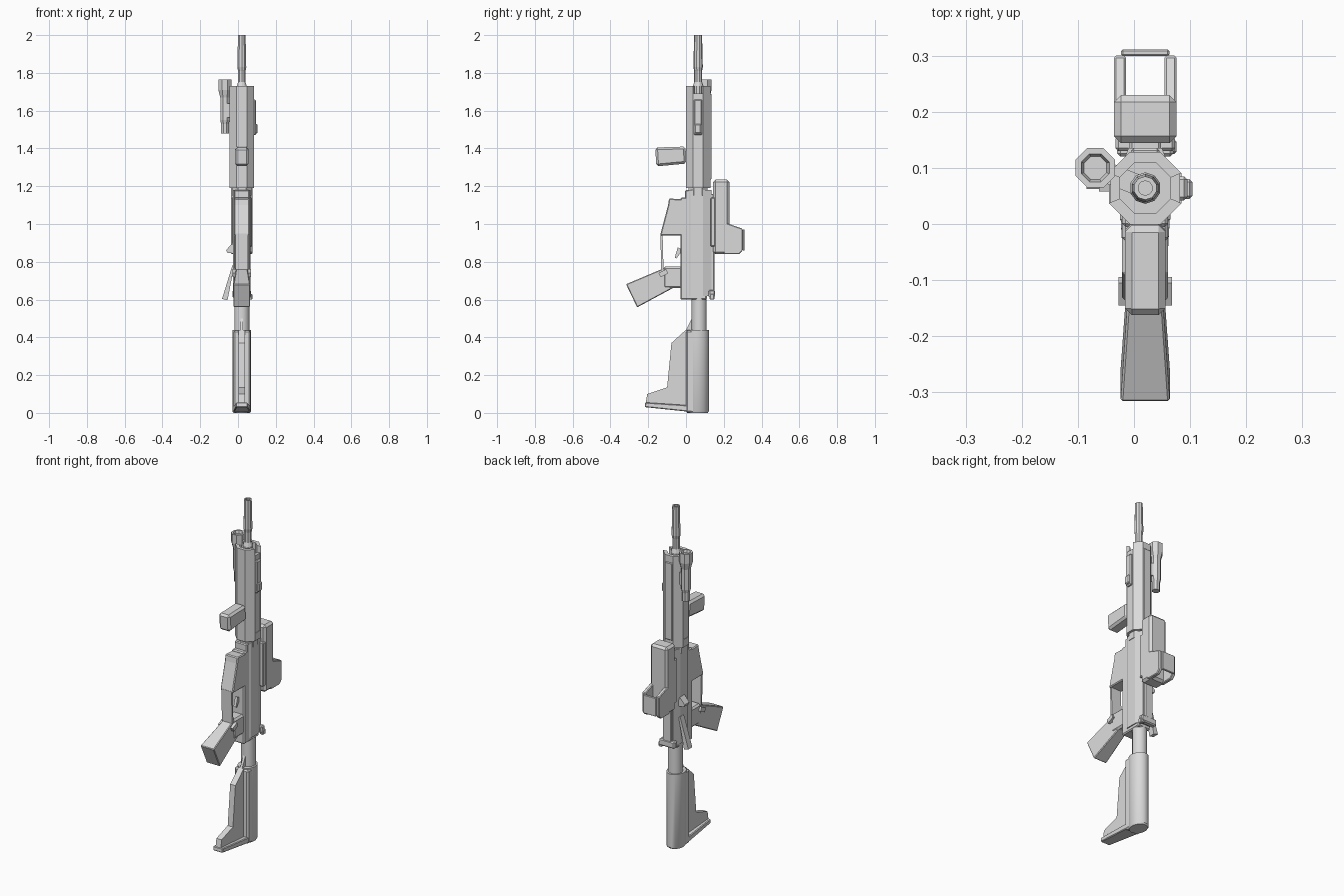
import bpy, bmesh, math
from mathutils import Vector

if "Cube" in bpy.data.objects:
    bpy.data.objects.remove(bpy.data.objects["Cube"])

# Barrel axis and the heights shared by several parts
axis_x, axis_y = .02, .064
sideways, forward = Vector((1, 0, 0)), Vector((0, 1, 0))
receiver_base, receiver_top = .6, 1.18
handguard_base, handguard_top = 1.19, 1.73
muzzle, collar_top, notch = 2, 1.235, 1.69
stock_top = .44

grey = bpy.data.materials.new("light_grey")
grey.use_nodes = True
grey.diffuse_color = (.7, .7, .7, 1)
grey.node_tree.nodes["Principled BSDF"].inputs["Base Color"].default_value = grey.diffuse_color


def loft(name, rings, chamfer=0, smooth=False):
    """Join rings of equal point count and cap both ends."""
    bm = bmesh.new()
    loops = [[bm.verts.new(point) for point in ring] for ring in rings]
    for low, high in zip(loops, loops[1:]):
        for i in range(len(low)):
            bm.faces.new((low[i - 1], low[i], high[i], high[i - 1]))
    bm.faces.new(loops[0])
    bm.faces.new(loops[-1])
    bmesh.ops.recalc_face_normals(bm, faces=bm.faces)
    mesh = bpy.data.meshes.new(name)
    bm.to_mesh(mesh)
    bm.free()
    mesh.materials.append(grey)
    part = bpy.data.objects.new(name, mesh)
    bpy.context.collection.objects.link(part)
    if chamfer:
        modifier = part.modifiers.new("chamfer", "BEVEL")
        modifier.width, modifier.segments = chamfer, 1
        modifier.limit_method = "ANGLE"
    if smooth:
        bpy.ops.object.select_all(action="DESELECT")
        part.select_set(True)
        bpy.context.view_layer.objects.active = part
        bpy.ops.object.shade_smooth_by_angle(angle=math.radians(35))


def plate(name, profile, half, chamfer=0, middle=axis_x):
    """Side profile of (y, z) points given a thickness across x."""
    loft(name, [[(x, y, z) for y, z in profile] for x in (middle - half, middle + half)], chamfer)


def column(name, outline, bottom, top, chamfer=0):
    """Plan outline of (x, y) points raised from bottom to top."""
    loft(name, [[(x, y, z) for x, y in outline] for z in (bottom, top)], chamfer)


def block(name, half, y, z, chamfer=0, middle=axis_x):
    """Box centred on middle, with y and z as (low, high) ranges."""
    low, high = y
    column(name, [(middle - half, low), (middle + half, low),
                  (middle + half, high), (middle - half, high)], *z, chamfer)


def beam(name, start, end, depths, halves, chamfer=0, width_axis=sideways):
    """Tapered bar between two points, with (start, end) depths and half widths."""
    start, end = Vector(start), Vector(end)
    depth_axis = (end - start).normalized().cross(width_axis)
    rings = []
    for point, depth, half in zip((start, end), depths, halves):
        w, d = width_axis * half, depth_axis * depth / 2
        rings.append([point - w - d, point + w - d, point + w + d, point - w + d])
    loft(name, rings, chamfer)


def corner(radius, index, sides=8, x=axis_x, y=axis_y, squash=1):
    """Corner of a regular polygon with flat sides facing the axes."""
    angle = (index + .5) * math.tau / sides
    return x + squash * radius * math.cos(angle), y + radius * math.sin(angle)


def turned(name, profile, sides=8, smooth=False, **place):
    """Profile of (radius, z) points turned about a vertical axis."""
    loft(name, [[(*corner(radius, i, sides, **place), z) for i in range(sides)]
                for radius, z in profile], smooth=smooth)


# Barrel with a hollow muzzle
thick, thin, bore = .028, .021, .013
turned("barrel", [(thick, receiver_top), (thick, handguard_top), (thin, handguard_top + thin),
                  (thin, 1.81), (.025, 1.83), (thin, muzzle), (bore, muzzle), (bore, 1.9)], sides=10)

# Hollow octagonal handguard, its collar and the taller shells below and above
outer, inner = .07, .049
turned("handguard", [(outer - .003, handguard_base), (outer - .003, notch), (inner, notch), (inner, 1.6)])
turned("handguard_collar", [(outer, handguard_base), (outer, collar_top)])
for name, first in (("upper", 0), ("lower", 4)):
    indices = range(first, first + 4)
    outline = [corner(outer, i) for i in indices] + [corner(inner, i) for i in reversed(indices)]
    column(f"handguard_{name}_shell", outline, collar_top, handguard_top)
block("handguard_rail", .025, (.11, .135), (collar_top, notch), chamfer=.004)

# Side panel with its button
block("side_panel", .01, (.042, .085), (1.47, 1.66), chamfer=.006, middle=.085)
block("side_button", .01, (.045, .08), (1.48, 1.53), chamfer=.005, middle=.094)

# Forward grip
beam("forward_grip", (axis_x, 0, 1.365), (axis_x, -.16, 1.355), depths=(.09, .1),
     halves=(.036, .036), chamfer=.012)

# Flashlight: tail cap, body, flared head and dished lens
light_x, light_y, lens_z = -.069, .1, 1.765
cap, body, head = .022, .027, .038
turned("flashlight", [(cap, 1.48), (cap, 1.53), (body, 1.55), (body, 1.67), (head, 1.71),
                      (head, lens_z), (body, lens_z), (cap, 1.75)], x=light_x, y=light_y)
beam("flashlight_mount", (light_x, light_y, 1.6), (axis_x, axis_y, 1.6), depths=(.08, .08),
     halves=(.02, .02), width_axis=forward)

# Upper receiver with chamfered corners, barrel nut and rail
right_side = [(.03, 0), (.047, .025), (.047, .09), (.03, .135)]
column("upper_receiver", [(axis_x + x, y) for x, y in right_side]
       + [(axis_x - x, y) for x, y in reversed(right_side)], receiver_base + .02, receiver_top)
turned("barrel_nut", [(.055, receiver_top - .03), (.055, handguard_base + .01)])
block("receiver_rail", .028, (.12, .15), (receiver_base + .04, receiver_top - .02), chamfer=.004)

# Lower receiver, magazine well and trigger group
receiver_half = .041
block("lower_receiver", receiver_half, (-.03, .11), (receiver_base, 1.14), chamfer=.006)
block("receiver_lip", receiver_half, (-.005, .07), (1.1, receiver_top), chamfer=.006)
plate("magazine_well", [(0, 1.13), (-.09, 1.135), (-.095, 1.1), (-.137, .94), (0, .94)],
      receiver_half, chamfer=.005)
beam("trigger_guard", (axis_x, -.13, .95), (axis_x, -.125, .76), depths=(.012, .012), halves=(.033, .033))
beam("trigger", (axis_x, -.03, .87), (axis_x, -.055, .82), depths=(.03, .01), halves=(.008, .008))

# Pistol grip with its frame and side tabs
block("grip_frame", .036, (-.12, 0), (.66, .775), chamfer=.01)
beam("pistol_grip", (axis_x, -.09, .715), (axis_x, -.288, .62), depths=(.115, .136),
     halves=(.03, .044), chamfer=.004)
beam("grip_tabs", (axis_x, -.1, .75), (axis_x, -.14, .73), depths=(.025, .025), halves=(.048, .048))

# Charging handle, latch, bolt lever and case deflector
block("charging_handle", .05, (.12, .153), (receiver_base + .01, .65), chamfer=.006)
block("rear_latch", .012, (.125, .15), (receiver_base, .63), chamfer=.004, middle=.064)
beam("bolt_lever", (-.025, .08, .78), (-.07, .08, receiver_base), depths=(.01, .03),
     halves=(.018, .018), width_axis=forward)
beam("deflector", (-.02, .08, .87), (-.06, .08, .855), depths=(.06, .015),
     halves=(.022, .022), width_axis=forward)

# Sight body on its mount, with an open hood of two cheeks and a front plate
sight_base, sight_half, cheek_half = .84, .056, .011
block("sight_mount", .053, (.13, .157), (.88, 1.14), chamfer=.005)
block("sight_body", sight_half, (.144, .23), (sight_base, collar_top), chamfer=.013)
for name, sign in (("left", 1), ("right", -1)):
    plate(f"sight_{name}_cheek", [(.2, 1.01), (.3, .975), (.3, .86), (.28, sight_base), (.2, sight_base)],
          cheek_half, chamfer=.004, middle=axis_x + sign * (sight_half - cheek_half))
block("sight_front", .043, (.299, .311), (.86, .97), chamfer=.003)

# Buffer tube and stock, with a web sweeping down to the butt
tube_half = .061
turned("buffer_tube", [(.041, stock_top - .04), (.041, receiver_base + .03)], sides=12, smooth=True, y=.07)
turned("stock_tube", [(tube_half - .006, 0), (tube_half, .008), (tube_half, stock_top)],
       sides=16, smooth=True, y=tube_half, squash=.82)
block("stock_spine", .045, (0, tube_half), (.002, stock_top - .005), chamfer=.008)
plate("stock_ridge", [(.04, .5), (.03, .5), (0, stock_top), (.04, .4)], .007)
plate("stock_web", [(.03, stock_top), (0, stock_top), (-.077, .37), (-.1, .135), (-.205, .1),
                    (-.215, .04), (.03, .02)], .017)
beam("butt_plate", (axis_x, .05, .02), (axis_x, -.217, .043), depths=(.035, .025),
     halves=(.046, .031), chamfer=.004)
